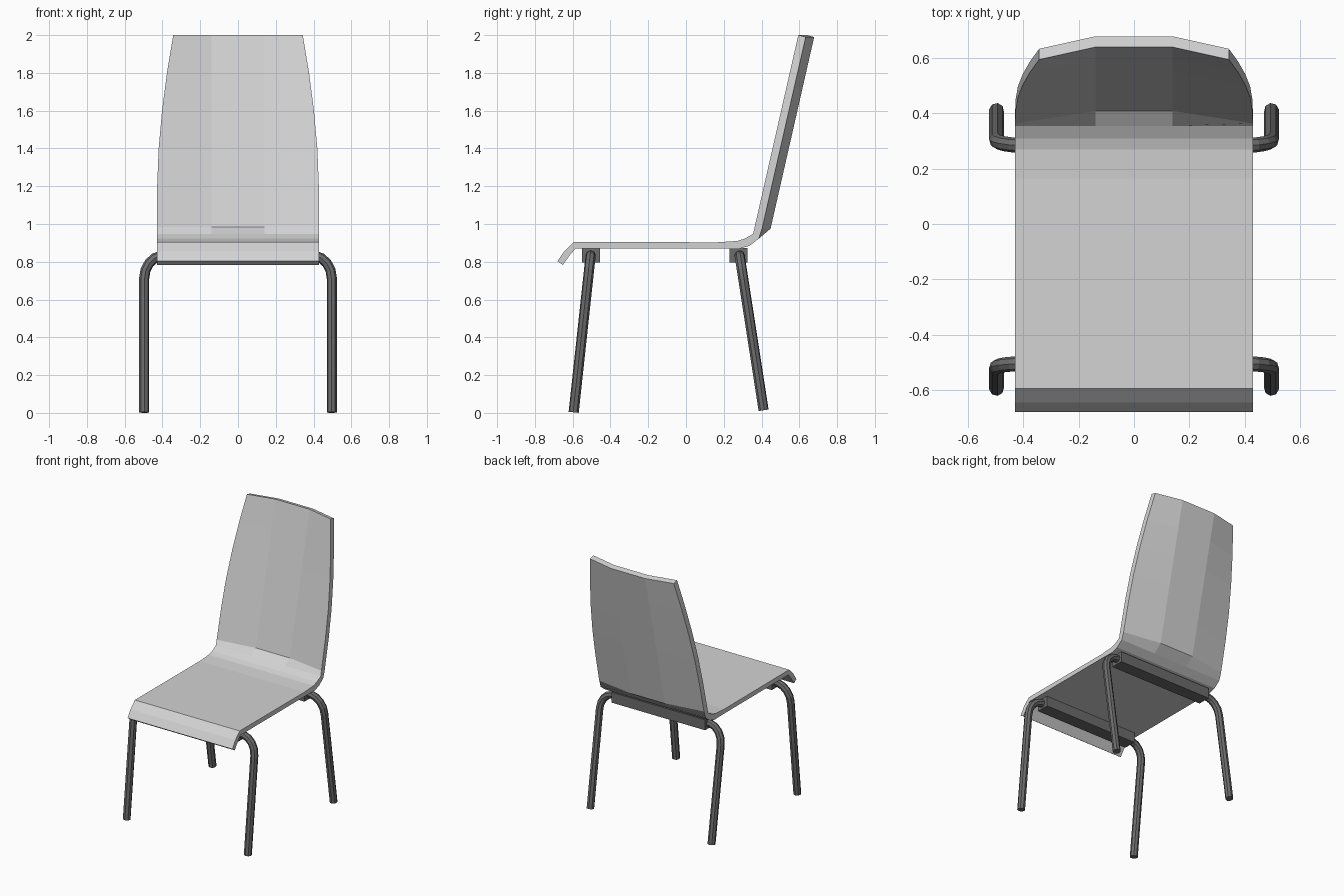
import bpy, bmesh

if "Cube" in bpy.data.objects:
    bpy.data.objects.remove(bpy.data.objects["Cube"])


def material(name, value):
    m = bpy.data.materials.new(name)
    m.diffuse_color = (value, value, value, 1)
    m.use_nodes = True
    m.node_tree.nodes["Principled BSDF"].inputs["Base Color"].default_value = m.diffuse_color
    return m


light = material("light grey shell", 0.65)
dark = material("dark grey metal", 0.15)


def add_object(name, bm, mat):
    bmesh.ops.recalc_face_normals(bm, faces=bm.faces)
    me = bpy.data.meshes.new(name)
    bm.to_mesh(me)
    bm.free()
    me.materials.append(mat)
    ob = bpy.data.objects.new(name, me)
    bpy.context.collection.objects.link(ob)
    return ob


# Seat shell stations: upper y, z / lower y, z / half width / backward bow of the middle
stations = [
    (-0.68, 0.803, -0.652, 0.783, 0.43, 0),
    (-0.645, 0.855, -0.615, 0.835, 0.43, 0),
    (-0.595, 0.905, -0.585, 0.87, 0.43, 0),
    (0.165, 0.903, 0.17, 0.87, 0.43, 0),
    (0.27, 0.91, 0.28, 0.868, 0.43, 0),
    (0.31, 0.922, 0.335, 0.884, 0.43, 0),
    (0.355, 0.947, 0.385, 0.922, 0.43, 0),
]
# Backrest stations, leaning back and narrowing upwards
for z, w in [(0.985, 0.43), (1.2, 0.428), (1.4, 0.42), (1.6, 0.402), (1.8, 0.376), (2.0, 0.343)]:
    y = 0.355 + (z - 0.947) * 0.2275
    stations.append((y, z, y + 0.039, z - 0.01, w, 0.045))

bm = bmesh.new()
rows = []
for yu, zu, yl, zl, w, bow in stations:
    xs = [(-w, 0), (-0.14, bow), (0.14, bow), (w, 0)]
    ring = [bm.verts.new((x, yu + b, zu)) for x, b in xs]
    ring += [bm.verts.new((x, yl + b, zl)) for x, b in reversed(xs)]
    rows.append(ring)
for a, b in zip(rows, rows[1:]):
    for i in range(8):
        j = (i + 1) % 8
        bm.faces.new((a[i], a[j], b[j], b[i]))
for r in (rows[0], rows[-1]):
    for i in range(3):
        bm.faces.new((r[i], r[i + 1], r[6 - i], r[7 - i]))
add_object("seat_shell", bm, light)


# Crossbars under the seat
def crossbar(name, y):
    bm = bmesh.new()
    bmesh.ops.create_cube(bm, size=1)
    bmesh.ops.scale(bm, vec=(0.77, 0.095, 0.077), verts=bm.verts)
    bmesh.ops.translate(bm, vec=(0, y, 0.8335), verts=bm.verts)
    add_object(name, bm, dark)


# Bent tube leg, coming out of the crossbar end
def leg(name, side, y_top, y_foot, z_foot):
    bend = [(0.36, 0.833), (0.405, 0.832), (0.44, 0.82), (0.47, 0.793),
            (0.49, 0.755), (0.497, 0.71), (0.497, z_foot)]
    cu = bpy.data.curves.new(name, "CURVE")
    cu.dimensions = "3D"
    cu.bevel_depth = 0.027
    cu.bevel_resolution = 2
    cu.use_fill_caps = True
    sp = cu.splines.new("POLY")
    sp.points.add(len(bend) - 1)
    for p, (x, z) in zip(sp.points, bend):
        t = (0.833 - z) / 0.833
        p.co = (side * x, y_top + (y_foot - y_top) * t, z, 1)
    sp.use_smooth = False
    cu.materials.append(dark)
    ob = bpy.data.objects.new(name, cu)
    bpy.context.collection.objects.link(ob)
    bpy.ops.object.select_all(action="DESELECT")
    ob.select_set(True)
    bpy.context.view_layer.objects.active = ob
    bpy.ops.object.convert(target="MESH")


for end, y_bar, y_top, y_foot, z_foot in [("front", -0.503, -0.505, -0.595, 0.003),
                                          ("rear", 0.278, 0.284, 0.413, 0.014)]:
    crossbar(end + "_crossbar", y_bar)
    for label, side in (("left", -1), ("right", 1)):
        leg(f"{end}_leg_{label}", side, y_top, y_foot, z_foot)
